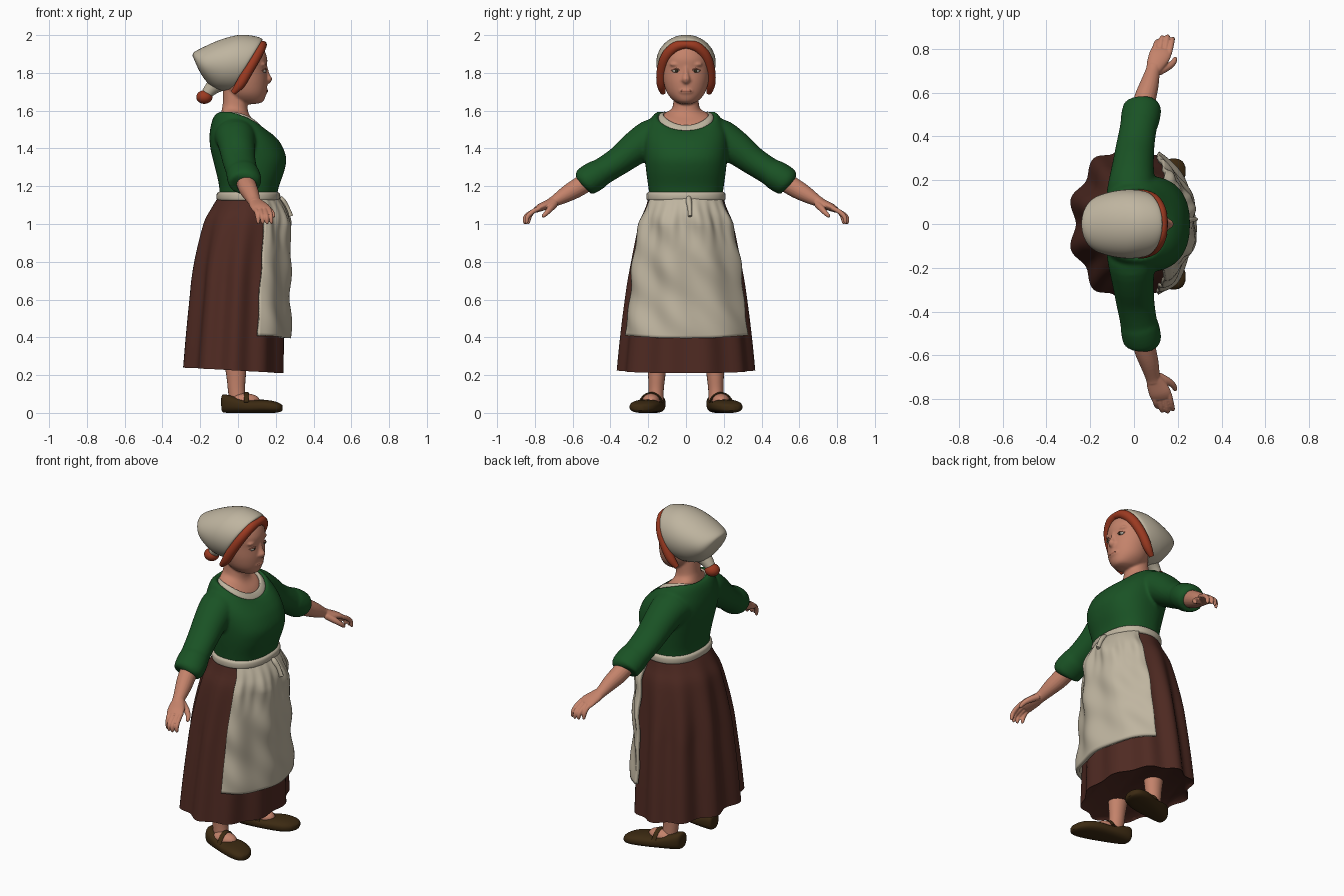
import bpy, bmesh, math
from mathutils import Vector

def mat(name, r, g, b):
    m = bpy.data.materials.new(name)
    m.diffuse_color = (r, g, b, 1)
    return m

SKIN = mat("skin", .55, .225, .145)
GREEN = mat("green cloth", .010, .085, .018)
BROWN = mat("brown cloth", .078, .023, .016)
CREAM = mat("cream linen", .52, .46, .35)
HAIR = mat("red hair", .33, .042, .015)
SHOE = mat("dark leather", .045, .023, .006)
EYE = mat("eye white", .5, .45, .38)
IRIS = mat("dark iris", .03, .025, .012)
LIP = mat("lip rose", .46, .165, .105)

def finish(name, bm, material, thick=0):
    bmesh.ops.recalc_face_normals(bm, faces=bm.faces)
    me = bpy.data.meshes.new(name)
    bm.to_mesh(me)
    bm.free()
    me.materials.append(material)
    me.shade_smooth()
    me.set_sharp_from_angle(angle=math.radians(50))
    ob = bpy.data.objects.new(name, me)
    bpy.context.collection.objects.link(ob)
    if thick:
        mod = ob.modifiers.new("thickness", 'SOLIDIFY')
        mod.thickness, mod.offset = thick, -1
    return ob

def fuse(name, parts, voxel, rounds):
    """Melt overlapping closed parts into one smooth skin."""
    bm = bmesh.new()
    material = parts[0].data.materials[0]
    for p in parts:
        bm.from_mesh(p.data)
        bpy.data.objects.remove(p)
    ob = finish(name, bm, material)
    mod = ob.modifiers.new("melt", 'REMESH')
    mod.mode, mod.voxel_size, mod.use_smooth_shade = 'VOXEL', voxel, True
    mod = ob.modifiers.new("soften", 'SMOOTH')
    mod.factor, mod.iterations = .5, rounds

def skin_rows(name, rows, material, closed=True, caps=True, thick=0):
    """Join rows of points into a surface."""
    bm = bmesh.new()
    vs = [[bm.verts.new(p) for p in r] for r in rows]
    n = len(rows[0])
    for a, b in zip(vs, vs[1:]):
        for i in range(n if closed else n - 1):
            j = (i + 1) % n
            bm.faces.new((a[i], a[j], b[j], b[i]))
    if closed and caps:
        bm.faces.new(vs[0])
        bm.faces.new(vs[-1])
    return finish(name, bm, material, thick)

def spline(keys, sub=5):
    """Catmull-Rom through rows of numbers."""
    k = [Vector(r) for r in keys]
    k = [k[0]] + k + [k[-1]]
    out = []
    for i in range(1, len(k) - 2):
        p, a, b, c = k[i - 1:i + 3]
        for t in (s / sub for s in range(sub)):
            out.append(.5 * (2 * a + (b - p) * t + (2 * p - 5 * a + 4 * b - c) * t * t
                             + (3 * a - p - 3 * b + c) * t ** 3))
    return out + [k[-2]]

def loft(name, keys, material, caps=True, power=1, n=48, centre=lambda x: 0):
    """Rings given as back x,z, front x,z, half width in y, lift at the sides."""
    rows = []
    for bx, bz, fx, fz, w, lift in spline(keys):
        row = []
        for i in range(n):
            t = math.tau * i / n
            c, s = [math.copysign(abs(v) ** power, v) for v in (math.cos(t), math.sin(t))]
            x = (bx + fx) / 2 + (fx - bx) / 2 * c
            row.append((x, w * s + centre(x), (bz + fz) / 2 + (fz - bz) / 2 * c + lift * s * s))
        rows.append(row)
    return skin_rows(name, rows, material, True, caps)

def tube(name, keys, material, side=1, n=20):
    """Path of x, y, z, radius along x, other radius; side mirrors y."""
    p = spline([(k[0], k[1] * side, *k[2:4], k[-1]) for k in keys], 4)
    rows = []
    for i, q in enumerate(p):
        c = Vector(q[:3])
        t = (Vector(p[min(i + 1, len(p) - 1)][:3]) - Vector(p[max(i - 1, 0)][:3])).normalized()
        u = Vector((0, 1, 0) if abs(t.x) > .9 else (1, 0, 0))
        u = (u - t * u.dot(t)).normalized()
        v = t.cross(u)
        rows.append([c + u * q[3] * math.cos(math.tau * j / n) + v * q[4] * math.sin(math.tau * j / n)
                     for j in range(n)])
    return skin_rows(name, rows, material)

def ball(name, loc, scale, material):
    bm = bmesh.new()
    bmesh.ops.create_uvsphere(bm, u_segments=24, v_segments=14, radius=1)
    for v in bm.verts:
        v.co = Vector(a * b + c for a, b, c in zip(v.co, scale, loc))
    return finish(name, bm, material)

# Skirt surface: z, back x, front x, half width
SKIRT = spline([(1.15, -.10, .20, .195), (1.08, -.145, .235, .215), (1.0, -.185, .25, .245),
                (.8, -.228, .245, .28), (.6, -.25, .243, .31), (.4, -.27, .243, .335),
                (.2, -.287, .243, .355)], 8)

def skirt_point(th, z, off=0, folds=1):
    a, b = next((p for p in zip(SKIRT, SKIRT[1:]) if z >= p[1][0]), SKIRT[-2:])
    _, bx, fx, w = a.lerp(b, (a[0] - z) / (a[0] - b[0]))
    folds *= .75 - .25 * math.cos(th)
    r = off - folds * .019 * min(1, max(0, (1.14 - z) / .45)) * math.cos(10 * th)
    return (((bx + fx) / 2 + ((fx - bx) / 2 + r) * math.cos(th)), (w + r) * math.sin(th), z)

angles = [math.tau * i / 120 for i in range(120)]
hem = [.225 - .015 * math.cos(t) for t in angles]
rows = [[skirt_point(t, 1.15 + (h - 1.15) * k / 40) for t, h in zip(angles, hem)] for k in range(41)]
rows.append([skirt_point(t, h + .012, -.012) for t, h in zip(angles, hem)])
skin_rows("skirt", rows, BROWN)

# Apron: front part of the skirt surface, pushed out and wrinkled
rows = []
for k in range(51):
    row = []
    for i in range(61):
        th = math.radians(64) * (i / 30 - 1)
        z = 1.15 + (.395 + .02 * math.sin(th) ** 2 - 1.15) * k / 50
        f = min(1, (1.15 - z) / .15)
        wr = .008 * math.sin(9 * th + 5 * z) + .008 * math.sin(24 * z + 4 * th) * math.cos(4 * th + 6 * z)
        gather = .007 * math.cos(26 * th) * max(0, (z - .85) / .3)
        row.append(skirt_point(th, z, .012 + f * (.02 + wr + gather), .25))
    rows.append(row)
skin_rows("apron", rows, CREAM, False, False, .02)
loft("waistband", [(-.095, 1.12, .205, 1.125, .195, 0), (-.112, 1.13, .222, 1.13, .208, 0),
                   (-.112, 1.16, .222, 1.16, .208, 0), (-.095, 1.172, .205, 1.172, .195, 0)],
     CREAM, power=.88)
tube("apron_tie", [(.222, .015, 1.14, .012), (.238, .015, 1.12, .016), (.258, .02, 1.09, .013),
                   (.275, .022, 1.04, .018, .01)], CREAM)

# Neckline trim
loft("blouse_trim", [(-.095, 1.56, .142, 1.48, .148, .03), (-.09, 1.578, .137, 1.50, .143, .034),
                     (-.08, 1.578, .115, 1.523, .123, .034), (-.075, 1.56, .105, 1.51, .115, .03)],
     CREAM, False, .88)

# Head, neck and nose
face = [loft("neck", [(-.095, 1.55, .128, 1.48, .14, .03), (-.09, 1.585, .10, 1.53, .12, .02),
                      (-.085, 1.61, .062, 1.575, .082, .01), (-.08, 1.65, .05, 1.62, .068, 0),
                      (-.08, 1.75, .05, 1.70, .066, 0)], SKIN, power=.9),
        loft("skull", [(.04, 1.632, .095, 1.636, .02, 0), (-.02, 1.65, .132, 1.648, .06, 0),
                       (-.055, 1.69, .149, 1.69, .098, 0), (-.08, 1.75, .156, 1.75, .118, 0),
                       (-.09, 1.82, .152, 1.82, .126, 0), (-.09, 1.88, .154, 1.88, .124, 0),
                       (-.07, 1.94, .125, 1.94, .10, 0), (-.02, 1.975, .06, 1.975, .05, 0)], SKIN),
        tube("nose", [(.142, 0, 1.84, .012, .010), (.154, 0, 1.79, .014, .015), (.16, 0, 1.765, .019, .022),
                      (.15, 0, 1.745, .010, .014)], SKIN),
        ball("nose_tip", (.163, 0, 1.768), (.018, .02, .016), SKIN),
        ball("mouth", (.138, 0, 1.705), (.020, .042, .022), SKIN)]
for s in (1, -1):
    face += [ball("nostril", (.148, .018 * s, 1.761), (.014, .013, .011), SKIN),
             ball("brow", (.128, .052 * s, 1.845), (.02, .035, .012), SKIN)]
fuse("head", face, .006, 4)
ball("lips", (.150, 0, 1.704), (.009, .03, .008), LIP)
for s in (1, -1):
    ball("eye", (.137, .052 * s, 1.81), (.012, .021, .009), EYE)
    ball("iris", (.146, .051 * s, 1.81), (.004, .009, .008), IRIS)
    tube("eyelid", [(.141, .029, 1.812, .003), (.148, .05, 1.821, .004), (.13, .077, 1.812, .003)], LIP, s, 8)
    # Parted hair framing the face
    tube("side_hair", [(.134, -.004, 1.95, .019), (.122, .055, 1.938, .027), (.095, .105, 1.886, .028),
                       (.052, .128, 1.81, .027), (.012, .13, 1.74, .025), (-.025, .122, 1.695, .014)], HAIR, s)

# Headscarf and bun
loft("headscarf", [(-.035, 1.70, .115, 1.955, .135, 0), (-.05, 1.70, .128, 1.98, .15, 0),
                   (-.085, 1.705, .075, 1.997, .157, 0), (-.12, 1.715, 0, 2.0, .155, 0),
                   (-.15, 1.735, -.10, 1.973, .142, 0), (-.172, 1.76, -.19, 1.933, .12, 0),
                   (-.19, 1.785, -.234, 1.908, .085, 0), (-.21, 1.82, -.24, 1.888, .03, 0)], CREAM)
tube("scarf_knot", [(-.11, 0, 1.745, .05), (-.14, 0, 1.718, .038), (-.165, 0, 1.69, .03)], CREAM)
ball("hair_bun", (-.178, 0, 1.672), (.043, .042, .036), HAIR)

bodice = [loft("torso", [(-.10, 1.14, .205, 1.14, .192, 0), (-.10, 1.2, .217, 1.2, .2, 0),
                         (-.117, 1.28, .245, 1.28, .211, 0), (-.135, 1.35, .255, 1.35, .218, 0),
                         (-.149, 1.42, .23, 1.42, .222, 0), (-.149, 1.49, .194, 1.465, .215, .01),
                         (-.132, 1.56, .16, 1.49, .185, .03), (-.105, 1.59, .14, 1.497, .16, .035),
                         (-.085, 1.572, .12, 1.48, .14, .03)], GREEN, power=.85)]
for s in (1, -1):
    # Sleeves with rolled cuffs
    bodice.append(tube("sleeve", [(-.015, .10, 1.45, .115, .09), (-.012, .17, 1.46, .108, .099),
                                  (-.005, .26, 1.407, .096, .09), (.005, .35, 1.338, .088, .076),
                                  (.02, .44, 1.28, .084, .072), (.026, .47, 1.262, .088, .078),
                                  (.034, .51, 1.237, .089, .079), (.04, .54, 1.218, .082, .072),
                                  (.04, .55, 1.21, .05, .045)], GREEN, s, 32))
    # Arms and hands
    arm = [tube("forearm", [(.03, .48, 1.25, .05), (.05, .57, 1.195, .05), (.068, .63, 1.16, .044),
                            (.085, .695, 1.122, .034, .030), (.092, .72, 1.11, .034, .026)], SKIN, s),
           tube("palm", [(.085, .69, 1.123, .03, .026), (.10, .73, 1.105, .043, .024),
                         (.118, .77, 1.088, .05, .021), (.127, .795, 1.074, .047, .015)], SKIN, s),
           tube("thumb", [(.11, .695, 1.108, .02), (.15, .715, 1.085, .018), (.178, .735, 1.062, .014),
                          (.188, .755, 1.042, .010), (.19, .76, 1.036, .003)], SKIN, s, 12)]
    for x, e in ((.09, .838), (.113, .855), (.137, .858), (.16, .848)):
        arm.append(tube("finger", [(x, .775, 1.084, .013), (x + .008, .81, 1.066, .013),
                                   (x + .014, e - .01, 1.04, .0125), (x + .017, e - .004, 1.012, .010),
                                   (x + .017, e - .006, 1.0, .005)], SKIN, s, 10))
    fuse("arm", arm, .004, 3)
    # Legs and strapped shoes
    tube("leg", [(0, .16, .05, .045, .04), (-.008, .158, .12, .045, .04), (-.01, .155, .2, .052, .046),
                 (-.015, .15, .32, .066, .06)], SKIN, s)
    loft("shoe", [(-.088, .02, -.09, .07, .02, 0), (-.078, .003, -.08, .097, .044, 0),
                  (-.03, 0, -.03, .09, .06, 0), (.05, 0, .05, .068, .07, 0), (.13, 0, .13, .07, .079, 0),
                  (.19, 0, .19, .062, .07, 0), (.222, .005, .222, .05, .048, 0),
                  (.235, .012, .235, .04, .018, 0)], SHOE, power=.8, centre=lambda x: s * (.169 + .27 * (x + .03)))
    ball("instep", (.04, .185 * s, .065), (.075, .047, .038), SKIN)
    tube("shoe_strap", [(.045, .122, .055, .014, .006), (.045, .148, .09, .014, .006),
                        (.045, .185, .105, .014, .006), (.045, .222, .09, .014, .006),
                        (.045, .248, .055, .014, .006)], SHOE, s, 12)
fuse("bodice", bodice, .009, 5)
